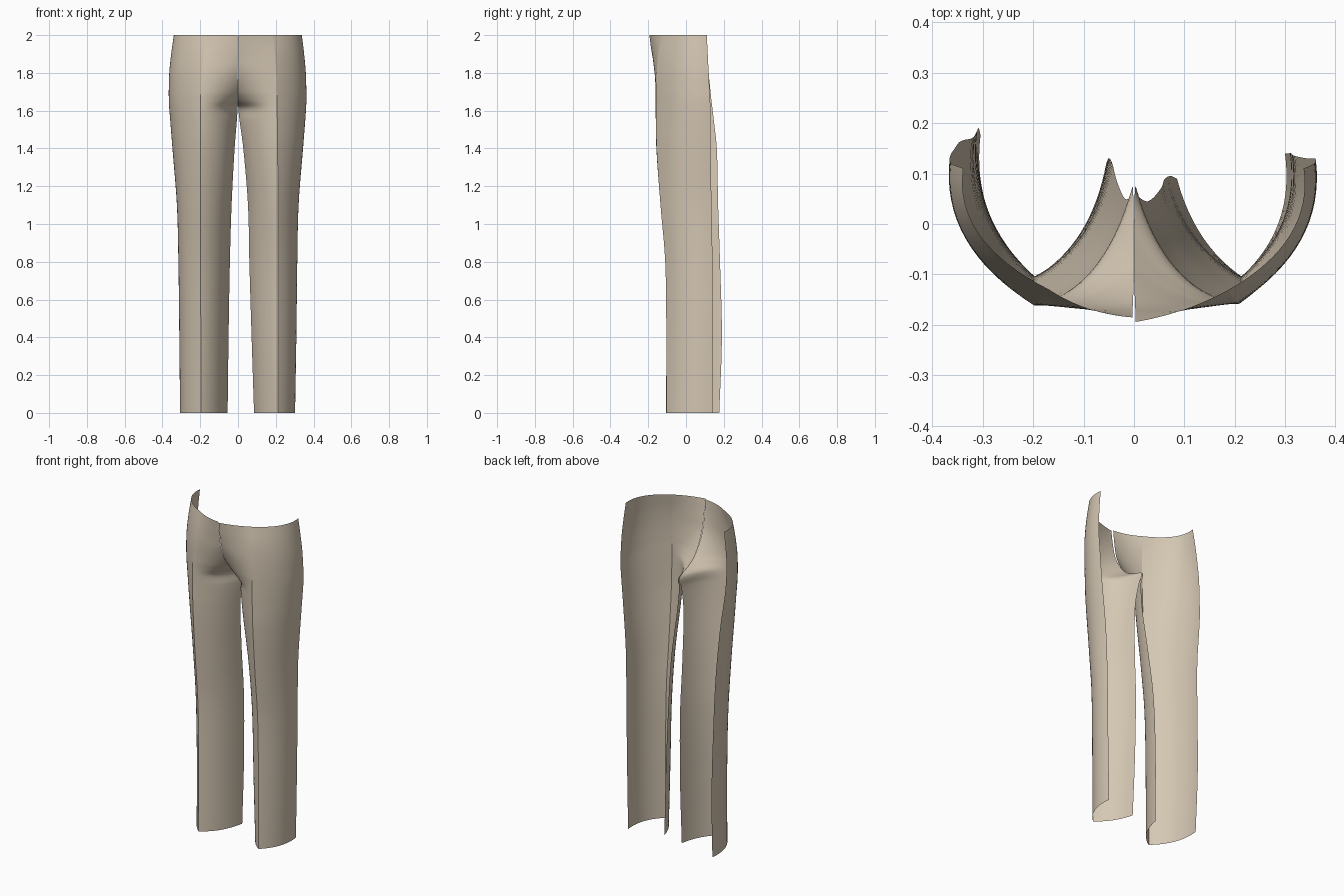
import bpy

cloth = bpy.data.materials.new("tan cloth")
cloth.diffuse_color = (0.66, 0.57, 0.45, 1)

# Section keys: z, crease x y, outer edge x y, inner bend x y, inner edge x y
RIGHT = [
    (2.00, .188, -.130, .336, .11, .100, -.178, .003, -.194),
    (1.90, .196, -.147, .348, .115, .100, -.178, .003, -.180),
    (1.80, .202, -.155, .357, .12, .095, -.178, .002, -.155),
    (1.70, .205, -.158, .360, .125, .085, -.165, .000, -.095),
    (1.65, .206, -.158, .360, .128, .075, -.150, .000, -.030),
    (1.61, .207, -.158, .358, .13, .065, -.140, .002, .070),
    (1.55, .208, -.158, .354, .13, .058, -.125, .008, .055),
    (1.40, .210, -.156, .342, .13, .065, -.105, .028, .045),
    (1.10, .211, -.135, .318, .135, .090, -.075, .053, .070),
    (0.80, .212, -.110, .311, .14, .100, -.050, .060, .088),
    (0.40, .213, -.104, .306, .14, .105, -.045, .072, .095),
    (0.00, .213, -.104, .299, .14, .120, -.040, .085, .090),
]
LEFT = [
    (2.00, .168, -.130, .338, .11, .095, -.178, .003, -.185),
    (1.90, .182, -.147, .352, .115, .095, -.178, .003, -.174),
    (1.80, .192, -.157, .362, .12, .090, -.178, .002, -.152),
    (1.70, .197, -.161, .365, .13, .085, -.165, .000, -.095),
    (1.65, .198, -.161, .364, .135, .075, -.150, .000, -.030),
    (1.61, .198, -.161, .362, .14, .065, -.140, .002, .070),
    (1.55, .199, -.160, .357, .147, .055, -.125, .006, .055),
    (1.40, .199, -.157, .345, .163, .055, -.105, .018, .050),
    (1.10, .199, -.135, .321, .170, .068, -.075, .034, .085),
    (0.80, .198, -.110, .313, .180, .075, -.050, .043, .120),
    (0.40, .197, -.104, .308, .190, .080, -.045, .050, .130),
    (0.00, .197, -.106, .304, .176, .085, -.040, .055, .120),
]


def refine(keys, steps=5):
    """Smooth rows running through the key sections."""
    rows = []
    n = len(keys)
    for i in range(n - 1):
        a, b = keys[max(i - 1, 0)], keys[i]
        c, d = keys[i + 1], keys[min(i + 2, n - 1)]
        h = c[0] - b[0]
        for s in range(steps):
            t = s / steps
            row = [b[0] + h * t]
            for k in range(1, 9):
                m0 = (c[k] - a[k]) / (c[0] - a[0]) * h
                m1 = (d[k] - b[k]) / (d[0] - b[0]) * h
                row.append((2*t**3 - 3*t*t + 1) * b[k] + (t**3 - 2*t*t + t) * m0
                           + (3*t*t - 2*t**3) * c[k] + (t**3 - t*t) * m1)
            rows.append(row)
    return rows + [list(keys[-1])]


def panel(name, rows, side, outer, cols=16):
    """Cloth panel from the front crease round to the open back edge."""
    verts, faces = [], []
    for z, cx, cy, ox, oy, bx, by, ix, iy in rows:
        if outer:
            mx, my, ex, ey = ox + .02, cy + .4 * (oy - cy), ox, oy
        else:
            mx, my, ex, ey = bx, by, ix, iy
        for j in range(cols + 1):
            t = j / cols
            p, q, r = (1 - t)**2, 2 * t * (1 - t), t * t
            verts.append((side * (p*cx + q*mx + r*ex), p*cy + q*my + r*ey, z))
    w = cols + 1
    for i in range(len(rows) - 1):
        for j in range(cols):
            f = (i*w + j, (i+1)*w + j, (i+1)*w + j + 1, i*w + j + 1)
            faces.append(f if outer == (side > 0) else f[::-1])
    me = bpy.data.meshes.new(name)
    me.from_pydata(verts, [], faces)
    me.materials.append(cloth)
    for f in me.polygons:
        f.use_smooth = True
    bpy.context.collection.objects.link(bpy.data.objects.new(name, me))


# Two panels per leg, meeting at the pressed crease
for label, side, keys in (("right", 1, RIGHT), ("left", -1, LEFT)):
    rows = refine(keys)
    panel(label + "_side_panel", rows, side, True)
    panel(label + "_front_panel", rows, side, False)
